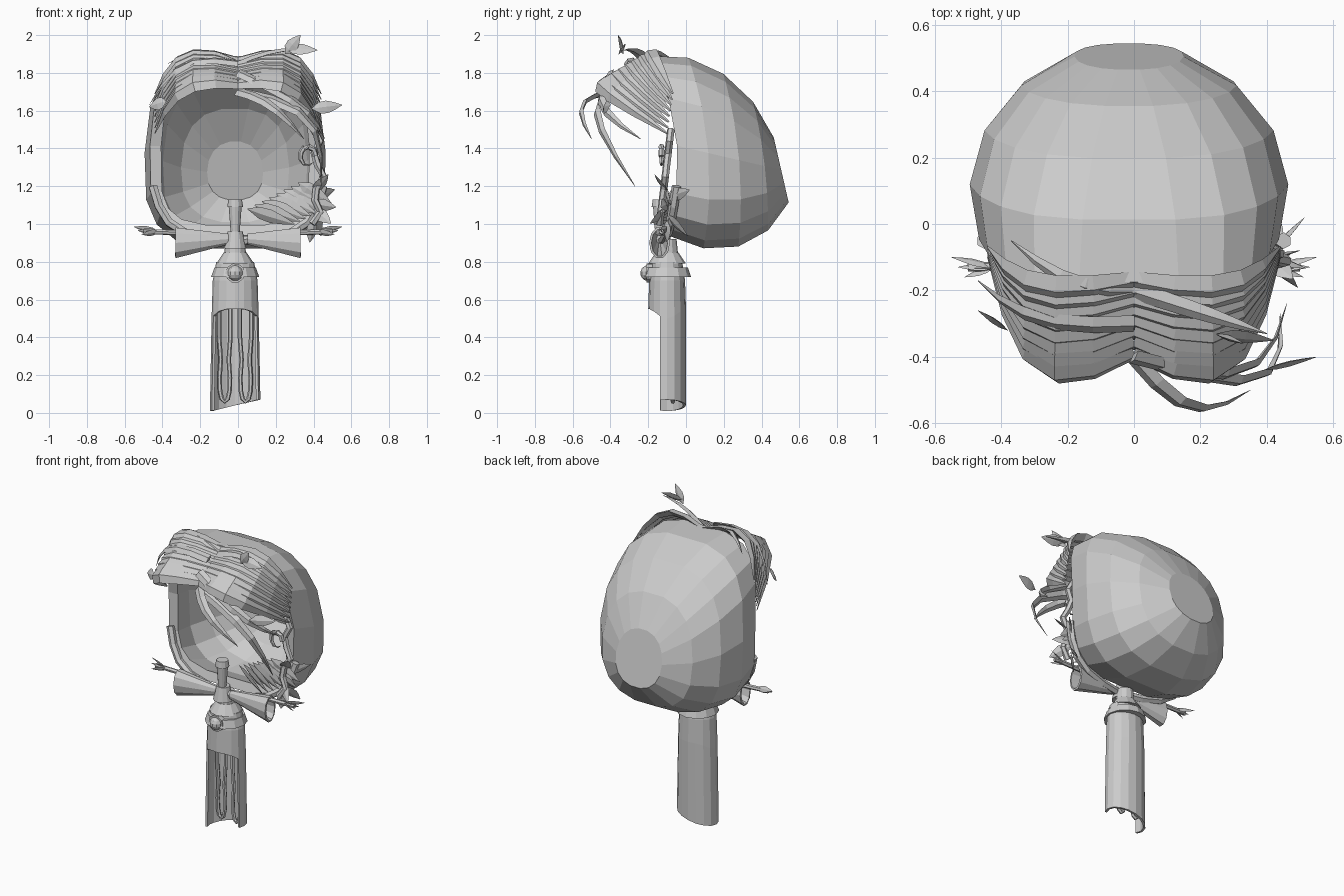
import bpy, bmesh, math
from math import sin, cos, pi, tau, radians
from mathutils import Vector

if "Cube" in bpy.data.objects:
    bpy.data.objects.remove(bpy.data.objects["Cube"], do_unlink=True)

HEAD_CENTER = Vector((0, 0, 1.4))
AXIS_X = -.015


def finish(name, bm, thickness=0):
    bmesh.ops.recalc_face_normals(bm, faces=bm.faces)
    mesh = bpy.data.meshes.new(name)
    bm.to_mesh(mesh)
    bm.free()
    part = bpy.data.objects.new(name, mesh)
    bpy.context.collection.objects.link(part)
    if thickness:
        wall = part.modifiers.new("Wall", "SOLIDIFY")
        wall.thickness = thickness
        wall.offset = -1


def angles(count):
    return [tau * step / count for step in range(count)]


def loft(rings, cap_start=False, cap_end=False):
    bm = bmesh.new()
    loops = [[bm.verts.new(point) for point in ring] for ring in rings]
    for low, high in zip(loops, loops[1:]):
        for i in range(len(low)):
            bm.faces.new((low[i - 1], low[i], high[i], high[i - 1]))
    if cap_start:
        bm.faces.new(loops[0])
    if cap_end:
        bm.faces.new(loops[-1])
    return bm


def arc(start, end, bulge=(0, 0, 0), steps=5):
    """Points from start to end, pushed out by bulge in the middle."""
    start, end, bulge = Vector(start), Vector(end), Vector(bulge)
    fractions = [step / steps for step in range(steps + 1)]
    return [start.lerp(end, u) + bulge * sin(pi * u) for u in fractions]


def lock_shape(u):
    return .6 + .4 * sin(pi * u) - .5 * u ** 3


def strand_shape(u):
    return max(.05, 1 - u ** 3)


def leaf_shape(u):
    return max(.05, sin(pi * u ** .8))


def even_shape(u):
    return 1


def sweep(name, points, width, shape=even_shape, flat=1, sides=6, center=HEAD_CENTER):
    """Strand along points whose broad side faces away from center."""
    last = len(points) - 1
    rings = []
    for i, point in enumerate(points):
        tangent = (points[min(i + 1, last)] - points[max(i - 1, 0)]).normalized()
        across = tangent.cross(point - center).normalized()
        outward = across.cross(tangent)
        radius = width * shape(i / last)
        rings.append([point + radius * (across * cos(a) + outward * sin(a) * flat)
                      for a in angles(sides)])
    finish(name, loft(rings, True, True))


def leaf(name, start, end, width=.035):
    sweep(name, arc(start, end, steps=4), width, leaf_shape, .25, 4, Vector((0, .6, 1.4)))


def turned(name, bottom_radius, top_radius, bottom, top, y=-.1):
    """Tapered upright piece on the handle axis."""
    bm = bmesh.new()
    bmesh.ops.create_cone(bm, cap_ends=True, segments=12, radius1=bottom_radius,
                          radius2=top_radius, depth=top - bottom)
    bmesh.ops.translate(bm, verts=bm.verts, vec=(AXIS_X, y, (bottom + top) / 2))
    finish(name, bm)


def squared(value, exponent):
    return math.copysign(abs(value) ** exponent, value)


# Hollow hood: squared rings that round off toward the back
hood = []
for step in range(5):
    turn = radians(22.5 * step - 20)
    fade = 1 - step / 4
    exponent = .9 - .3 * fade
    ring = []
    for a in angles(18):
        across, up = squared(cos(a), exponent), squared(sin(a), exponent)
        ring.append((AXIS_X + .48 * cos(turn) * across * (1 - .05 * up),
                     .1 + .43 * sin(turn) - .04 * up - .09 * fade * up * up,
                     1.38 - .1 * sin(turn) + .51 * cos(turn) * up))
    hood.append(ring)
finish("hood_shell", loft(hood, cap_end=True), .06)

# Layered fringe parted in the middle
for label, side in (("left", 1), ("right", -1)):
    for layer in range(8):
        t = layer / 7
        points = arc((0, -.17 - .22 * t, 1.87 - .13 * t),
                     (.44 * side, -.07 - .03 * t, 1.69 - .21 * t),
                     (.06 * side, -.07 - .12 * t, .11))
        sweep(f"{label}_fringe_lock", points, .05, lock_shape, .4, 4, Vector((0, .05, 1.45)))

# Loose strands: start, end and bulge
loose_strands = [
    ((0, -.4, 1.7), (.44, -.27, 1.2), (.15, -.13, .1)),
    ((0, -.4, 1.7), (.35, -.5, 1.45), (0, -.1, .05)),
    ((0, -.4, 1.8), (.46, -.24, 1.45), (.1, -.12, 0)),
    ((0, -.2, 1.85), (.4, -.33, 1.92), (0, 0, .03)),
    ((0, -.2, 1.85), (-.37, -.05, 1.85), (0, -.05, .06)),
    ((0, -.3, 1.85), (-.47, -.17, 1.63), (-.05, -.05, .1)),
]
for start, end, bulge in loose_strands:
    sweep("loose_strand", arc(start, end, bulge), .03, strand_shape, .4, 4)

# Leaves on the crown and brow
leaf("crown_leaf_upright", (.25, -.33, 1.9), (.33, -.36, 2))
leaf("crown_leaf_level", (.25, -.33, 1.93), (.42, -.35, 1.92))
leaf("left_brow_leaf", (.39, -.44, 1.61), (.55, -.4, 1.63))
leaf("right_brow_leaf", (-.38, -.32, 1.65), (-.47, -.26, 1.62))

# Vine with a curl at the left side of the rim
vine = arc((.4, -.08, 1.5), (.4, -.14, 1), (.03, 0, 0), 8)
for i, point in enumerate(vine):
    point.x += .025 * sin(i * 2)
sweep("rim_vine", vine, .02)
curl = [Vector((.37 + .04 * cos(a), -.13, 1.36 + .05 * sin(a))) for a in angles(9)]
sweep("vine_curl", curl, .016, strand_shape)

# Overlapping fronds and a spray of leaves below the vine
for frond in range(8):
    t = frond / 7
    leaf("fan_frond", (.05 + .27 * t, -.06 - .06 * t, 1.08 + .14 * t),
         (.3 + .2 * t, -.17 + .09 * t, 1 + .1 * t), .04)
for spray in range(6):
    turn = radians(30 * spray - 100)
    base = Vector((.4, -.1, 1.02 + .03 * spray))
    reach = Vector((cos(turn), sin(spray * 2), sin(turn))) * .12
    leaf("rim_leaf", base, base + reach)

# Bow wings, rim branches and twigs
for label, side in (("left", 1), ("right", -1)):
    wing = []
    for u in (0, .4, 1):
        wing.append([(side * (.05 + .28 * u), -.14 + (.025 + .03 * u) * cos(a),
                      .92 - .02 * u + (.03 + .055 * u) * sin(a)) for a in angles(10)])
    finish(f"{label}_bow_wing", loft(wing, cap_start=True), .012)
    sweep(f"{label}_rim_branch", arc((0, -.13, .91), (.45 * side, -.05, 1.2),
                                     (.1 * side, 0, -.08)), .025)
    sweep(f"{label}_twig", arc((.2 * side, -.12, .95), (.5 * side, -.13, .96)), .014)
    for finger in (-1, 0, 1):
        leaf(f"{label}_twig_bud", (.42 * side, -.13, .96),
             ((.53 + .02 * finger) * side, -.13 + .03 * finger, .965 + .02 * finger), .02)

# Post, knot, neck and collar
turned("center_post", .022, .035, .93, 1.1, -.14)
turned("post_cap", .042, .036, 1.09, 1.13, -.14)
turned("bow_knot", .06, .04, .87, .96, -.13)
turned("neck", .06, .05, .82, .92)
turned("neck_flare", .1, .06, .79, .85)
turned("handle_collar", .127, .11, .72, .77)

# Round stud in its ring
bm = bmesh.new()
bmesh.ops.create_uvsphere(bm, u_segments=10, v_segments=7, radius=.042)
bmesh.ops.translate(bm, verts=bm.verts, vec=(AXIS_X, -.2, .74))
finish("stud", bm)
sweep("stud_ring", arc((AXIS_X, -.17, .74), (AXIS_X, -.21, .74), steps=1), .052, sides=10)

# Handle tube with slanted foot and arched front opening
tube = []
for height, scale, slant, arch in ((.04, 1.07, .03, 0), (.55, 1, 0, .05),
                                   (.7, .95, 0, 0), (.8, .8, 0, 0)):
    tube.append([(AXIS_X + .125 * scale * cos(a), -.1 + .1 * min(scale, 1) * sin(a),
                  height + slant * cos(a) - arch * cos(a) ** 4) for a in angles(16)])
bm = loft(tube)
opening = [face for face in bm.faces if min(v.co.z for v in face.verts) < .2
           and all(v.co.y < -.137 for v in face.verts)]
bmesh.ops.delete(bm, geom=opening, context="FACES")
finish("handle", bm, .014)

# Long wavy root loops inside the handle
for label, middle in (("left", .04), ("right", -.07)):
    loop = []
    for step in range(13):
        a = pi * step / 12
        drop = sin(a) ** .8
        loop.append(Vector((middle - (.03 + .008 * sin(drop * 9)) * squared(cos(a), .6),
                            -.07, .58 - .52 * drop)))
    sweep(f"{label}_root_loop", loop, .012, center=Vector((0, 1, .3)))
